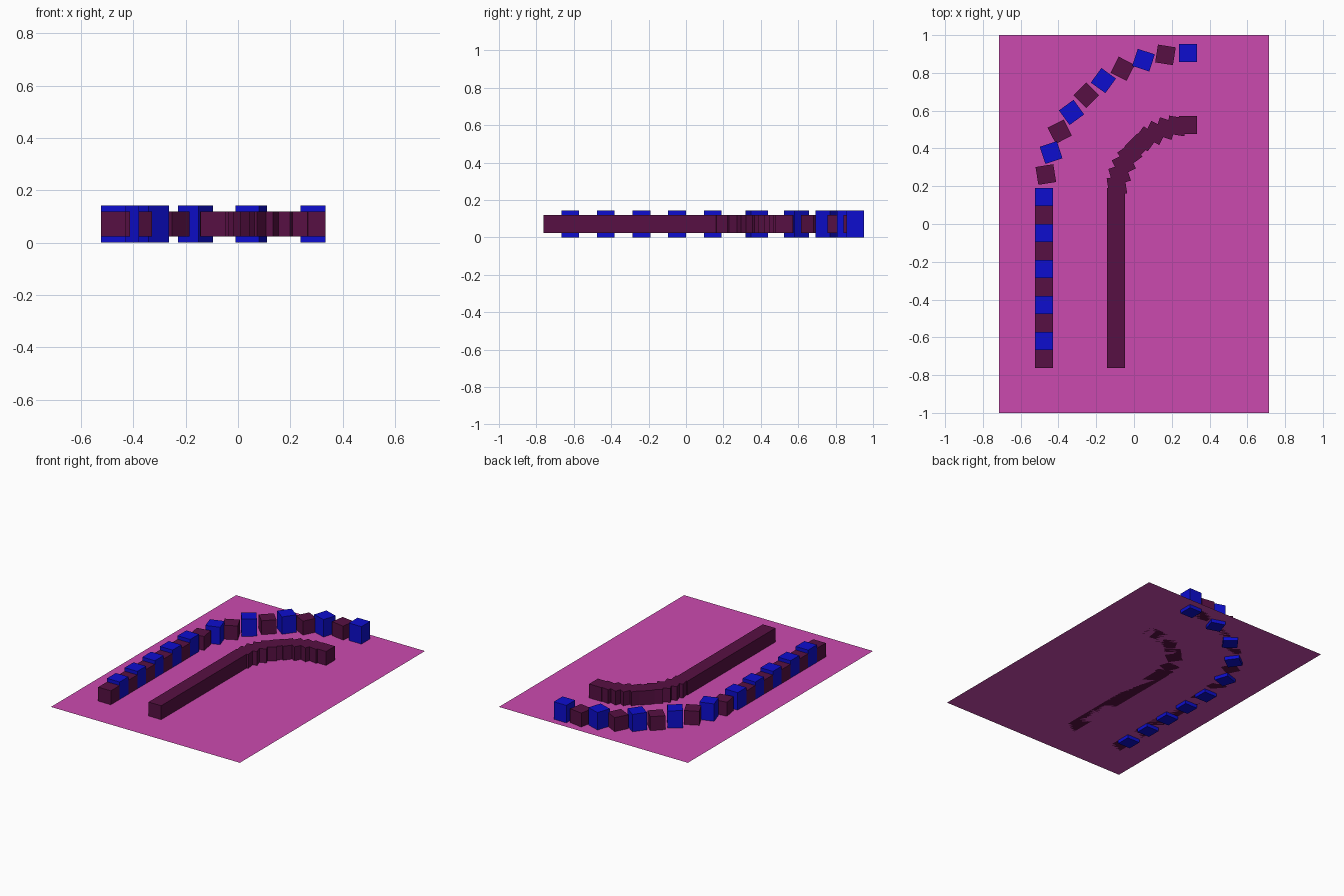
import bpy
import math

if "Cube" in bpy.data.objects:
    bpy.data.objects.remove(bpy.data.objects["Cube"])

U = 2 / 21            # one cell: the width of a block
MID = 0.75 * U        # height of all block centres
BASE = 0.25 * U       # ground level, tall blocks sink below it
CX, CY = 3 * U, 1.5 * U   # centre of the bend


def material(name, rgb):
    m = bpy.data.materials.new(name)
    m.diffuse_color = (*rgb, 1)
    m.use_nodes = True
    m.node_tree.nodes["Principled BSDF"].inputs["Base Color"].default_value = m.diffuse_color
    return m


pink = material("pink", (0.60, 0.068, 0.43))
plum = material("dark_plum", (0.095, 0.005, 0.056))
blue = material("blue", (0.004, 0.004, 0.62))


def block(name, x, y, turn, tall, mat):
    bpy.ops.mesh.primitive_cube_add(size=U, location=(x, y, MID), rotation=(0, 0, turn))
    ob = bpy.context.object
    ob.name = name
    ob.scale.z = 1.5 if tall else 1
    ob.data.materials.append(mat)


def kerb(name, radius, striped):
    # ten blocks along the straight, then ten around the quarter bend
    for i in range(20):
        tall = striped and i % 2 == 1
        if i < 10:
            x, y, turn = CX - radius, CY - (9 - i) * U, 0
        else:
            turn = math.radians(9 * (i - 9))
            x = CX - radius * math.cos(turn)
            y = CY + radius * math.sin(turn)
        block(f"{name}_{i + 1}", x, y, turn, tall, blue if tall else plum)


# Ground sheet
bpy.ops.mesh.primitive_plane_add(size=1, location=(0, 0, BASE))
ground = bpy.context.object
ground.name = "ground_sheet"
ground.scale = (15 * U, 21 * U, 1)
ground.data.materials.append(pink)

# Track borders
kerb("outer_kerb", 8 * U, True)
kerb("inner_kerb", 4 * U, False)
